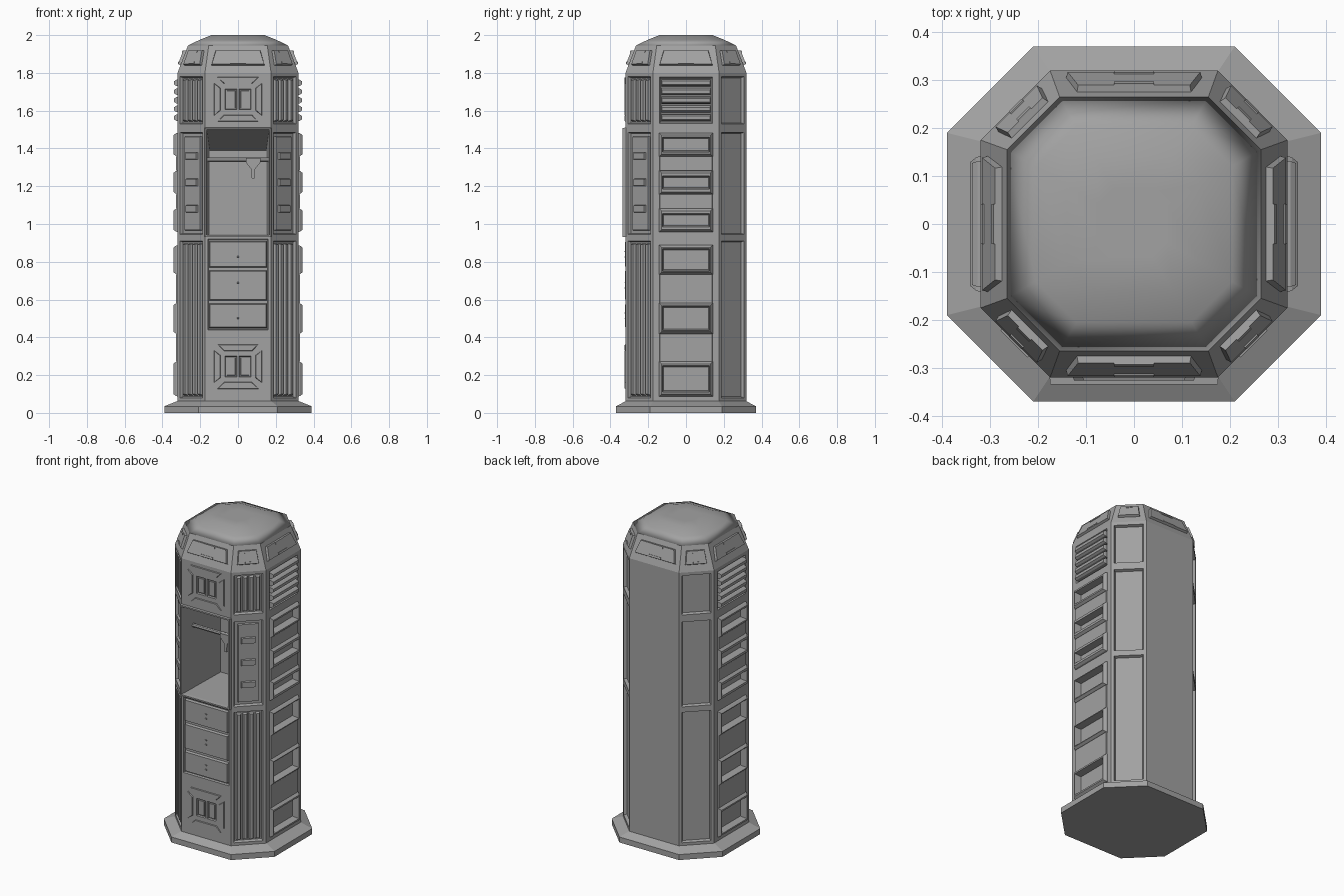
import bpy, bmesh
from math import radians, cos, sin, atan2, hypot
from mathutils import Matrix, Vector

cube = bpy.data.objects.get("Cube")
if cube:
    bpy.data.objects.remove(cube)

grey = bpy.data.materials.new("grey")
grey.use_nodes = True
grey.diffuse_color = (0.36, 0.36, 0.36, 1)
grey.node_tree.nodes["Principled BSDF"].inputs["Base Color"].default_value = grey.diffuse_color


def finish(name, bm, smooth=False):
    mesh = bpy.data.meshes.new(name)
    bm.to_mesh(mesh)
    bm.free()
    mesh.materials.append(grey)
    for p in mesh.polygons:
        p.use_smooth = smooth
    ob = bpy.data.objects.new(name, mesh)
    bpy.context.collection.objects.link(ob)
    return ob


def loft(bm, loops, start_cap=True):
    """Skin matching point loops and cap the ends."""
    rings = [[bm.verts.new(p) for p in loop] for loop in loops]
    n = len(rings[0])
    for a, b in zip(rings, rings[1:]):
        for i in range(n):
            j = (i + 1) % n
            bm.faces.new((a[i], a[j], b[j], b[i]))
    bm.faces.new(rings[-1])
    if start_cap:
        bm.faces.new(rings[0][::-1])


def octagon(hx, hy, c, z):
    return [Vector(p) for p in (
        (hx, c - hy, z), (hx, hy - c, z), (hx - c, hy, z), (c - hx, hy, z),
        (-hx, hy - c, z), (-hx, c - hy, z), (c - hx, -hy, z), (hx - c, -hy, z))]


def wall(degrees, apothem, z=0, tilt=0):
    """Frame on a wall: local x across, y up, z outward."""
    a = radians(degrees)
    n = Vector((cos(tilt) * cos(a), cos(tilt) * sin(a), sin(tilt)))
    u = Vector((-sin(a), cos(a), 0))
    m = Matrix((u, n.cross(u), n)).transposed().to_4x4()
    m.translation = (apothem * cos(a), apothem * sin(a), z)
    return m


def stack(bm, m, u, v, rings, taper=1, start_cap=True):
    """Rectangles (width, height, outward[, shift up]) skinned on a wall."""
    loops = []
    for w, h, n, *shift in rings:
        c = v + (shift[0] if shift else 0)
        w, h = w / 2, h / 2
        loops.append([m @ Vector(p) for p in (
            (u - w, c - h, n), (u + w, c - h, n),
            (u + w * taper, c + h, n), (u - w * taper, c + h, n))])
    loft(bm, loops, start_cap)


def block(bm, m, u, v, w, h, n0, n1, bevel=0.0, taper=1):
    stack(bm, m, u, v, [(w, h, n0), (w - 2 * bevel, h - 2 * bevel, n1)], taper)


def pocket(bm, m, u, v, w, h, depth, slope):
    stack(bm, m, u, v, [(w - 2 * slope, h - 2 * slope, -depth), (w, h, 0), (w, h, 0.03)])


FRONT = wall(-90, 0.32)
SIDES = [wall(a, 0.32) for a in (0, 180)]
FRONT_CORNERS = [wall(a, 0.35) for a in (-45, -135)]
BACK_CORNERS = [wall(a, 0.35) for a in (45, 135)]
CORNER_PANELS = [(0.495, 0.83), (1.215, 0.54), (1.655, 0.25)]   # centre, height
WINDOWS = [(1.42, 0.12, 0.07), (1.22, 0.12, 0.06), (1.02, 0.12, 0.06),
           (0.81, 0.15, 0.11), (0.5, 0.16, 0.12), (0.18, 0.18, 0.13)]
ORNAMENTS = (0.245, 1.66)

# Stepped base
bm = bmesh.new()
loft(bm, [octagon(0.39, 0.37, 0.18, 0), octagon(0.39, 0.37, 0.18, 0.035),
          octagon(0.31, 0.31, 0.14, 0.067)])
finish("base", bm)

# Body with sloping shoulders
bm = bmesh.new()
loft(bm, [octagon(0.32, 0.32, 0.145, 0.04), octagon(0.32, 0.32, 0.145, 1.8),
          octagon(0.265, 0.265, 0.11, 1.945)])
body = finish("body", bm)

# Recesses cut into the body
bm = bmesh.new()
stack(bm, FRONT, 0, 1.2175, [(0.30, 0.445, -0.36, -0.05), (0.33, 0.555, 0), (0.33, 0.555, 0.03)])
pocket(bm, FRONT, 0, 0.68, 0.32, 0.48, 0.014, 0.003)
for z in ORNAMENTS:
    for s in (-1, 1):
        pocket(bm, FRONT, s * 0.037, z, 0.062, 0.11, 0.01, 0.003)
for m in FRONT_CORNERS + BACK_CORNERS:
    for z, h in CORNER_PANELS:
        pocket(bm, m, 0, z, 0.17, h, 0.018, 0.006)
for m in SIDES:
    pocket(bm, m, 0, 1.655, 0.28, 0.245, 0.018, 0.008)
    for z, h, hole in WINDOWS:
        pocket(bm, m, 0, z, 0.25, hole + 0.008, 0.022, 0)
cutter = finish("recess_cutter", bm)
cutter.hide_render = True
mod = body.modifiers.new("recesses", 'BOOLEAN')
mod.object = cutter
mod.solver = 'EXACT'
bpy.context.view_layer.objects.active = body
bpy.ops.object.modifier_apply(modifier=mod.name)
bpy.data.objects.remove(cutter)

# Low dome
bm = bmesh.new()
loft(bm, [octagon(0.265, 0.265, 0.11, 1.945), octagon(0.205, 0.205, 0.085, 1.974),
          octagon(0.14, 0.14, 0.06, 2.0), octagon(0.07, 0.07, 0.03, 2.0)])
finish("dome", bm, smooth=True)

# Plates with tabs on the eight shoulder slopes
bm = bmesh.new()
for i in range(8):
    low, high, width = (0.35, 0.297, 0.13) if i % 2 else (0.32, 0.265, 0.285)
    run = low - high
    m = wall(i * 45, low, 1.8, atan2(run, 0.145))
    mid = hypot(run, 0.145) * 0.54
    block(bm, m, 0, mid, width, 0.085, -0.005, 0.014, 0.004, 0.84)
    for s in (-1, 1):
        block(bm, m, 0, mid + s * 0.032, width * 0.3, 0.014, 0.01, 0.017, 0.001)
finish("shoulder_plates", bm)

# Raised window surrounds and the plates between them
bm = bmesh.new()
for m in SIDES:
    for z, h, hole in WINDOWS:
        stack(bm, m, 0, z, [(0.284, h + 0.006, -0.001), (0.278, h, 0.009),
                            (0.258, max(h - 0.02, hole + 0.016), 0.022),
                            (0.25, hole + 0.01, 0.022),
                            (0.236, hole - 0.006, -0.02)], start_cap=False)
    for (za, ha, _), (zb, hb, _) in zip(WINDOWS, WINDOWS[1:]):
        top, bottom = za - ha / 2, zb + hb / 2
        if top - bottom > 0.075:
            block(bm, m, 0, (top + bottom) / 2, 0.28, top - bottom, -0.002, 0.007, 0.003)
finish("side_windows", bm)

# Louvred vents
bm = bmesh.new()
for m in SIDES:
    for i in range(5):
        stack(bm, m, 0, 1.563 + i * 0.046,
              [(0.262, 0.038, -0.02), (0.262, 0.034, 0.006), (0.254, 0.018, 0.018)])
finish("side_vents", bm)

# Fluting and middle panels on the front corners
bm = bmesh.new()
for m in FRONT_CORNERS:
    for z, h in (CORNER_PANELS[0], CORNER_PANELS[2]):
        for i in range(4):
            block(bm, m, (i - 1.5) * 0.037, z, 0.031, h - 0.025, -0.02, -0.001, 0.007)
finish("corner_fluting", bm)
bm = bmesh.new()
for m in FRONT_CORNERS:
    block(bm, m, 0, 1.215, 0.125, 0.5, -0.02, -0.008, 0.004)
    for z in (1.08, 1.22, 1.36):
        block(bm, m, 0, z, 0.085, 0.04, -0.01, 0.004, 0.003)
finish("corner_panels", bm)

# Square ornaments: four mitred pads around a double inset
bm = bmesh.new()
for z in ORNAMENTS:
    for k in range(4):
        m = FRONT @ Matrix.Translation((0, z, 0)) @ Matrix.Rotation(radians(90 * k), 4, 'Z')
        inner, outer, width = (0.092, 0.128, 0.12) if k % 2 else (0.082, 0.118, 0.15)
        block(bm, m, 0, (inner + outer) / 2, width, outer - inner, -0.002, 0.006, 0.003, 1.45)
    for s in (-1, 1):
        block(bm, FRONT, s * 0.037, z, 0.046, 0.094, -0.012, -0.003, 0.002)
finish("front_ornaments", bm)

# Drawers with small pulls at the centre
bm = bmesh.new()
for z, h in ((0.84, 0.14), (0.675, 0.16), (0.515, 0.13)):
    block(bm, FRONT, 0, z, 0.306, h, -0.016, 0.002, 0.005)
    for s in (-1, 1):
        block(bm, FRONT, 0, z + s * 0.014, 0.012, 0.008, 0, 0.006, 0.002)
finish("drawers", bm)

# Frame around the open cabinet
bm = bmesh.new()
for s in (-1, 1):
    block(bm, FRONT, s * 0.17, 1.22, 0.013, 0.58, -0.005, 0.015, 0.002)
    block(bm, FRONT, 0, 1.22 + s * 0.284, 0.35, 0.013, -0.005, 0.015, 0.002)
finish("cabinet_frame", bm)

# Rail and hook
bm = bmesh.new()
spin = Matrix.Translation((0, -0.22, 1.34)) @ Matrix.Rotation(radians(90), 4, 'Y')
bmesh.ops.create_cone(bm, cap_ends=True, segments=8, radius1=0.012, radius2=0.012,
                      depth=0.325, matrix=spin)
finish("rail", bm)
bm = bmesh.new()
outline = [(0.073, 1.24), (0.087, 1.24), (0.09, 1.29), (0.118, 1.325),
           (0.118, 1.35), (0.042, 1.35), (0.042, 1.325), (0.07, 1.29)]
loft(bm, [[(x, y, z) for x, z in outline] for y in (-0.21, -0.24)])
finish("hook", bm)
